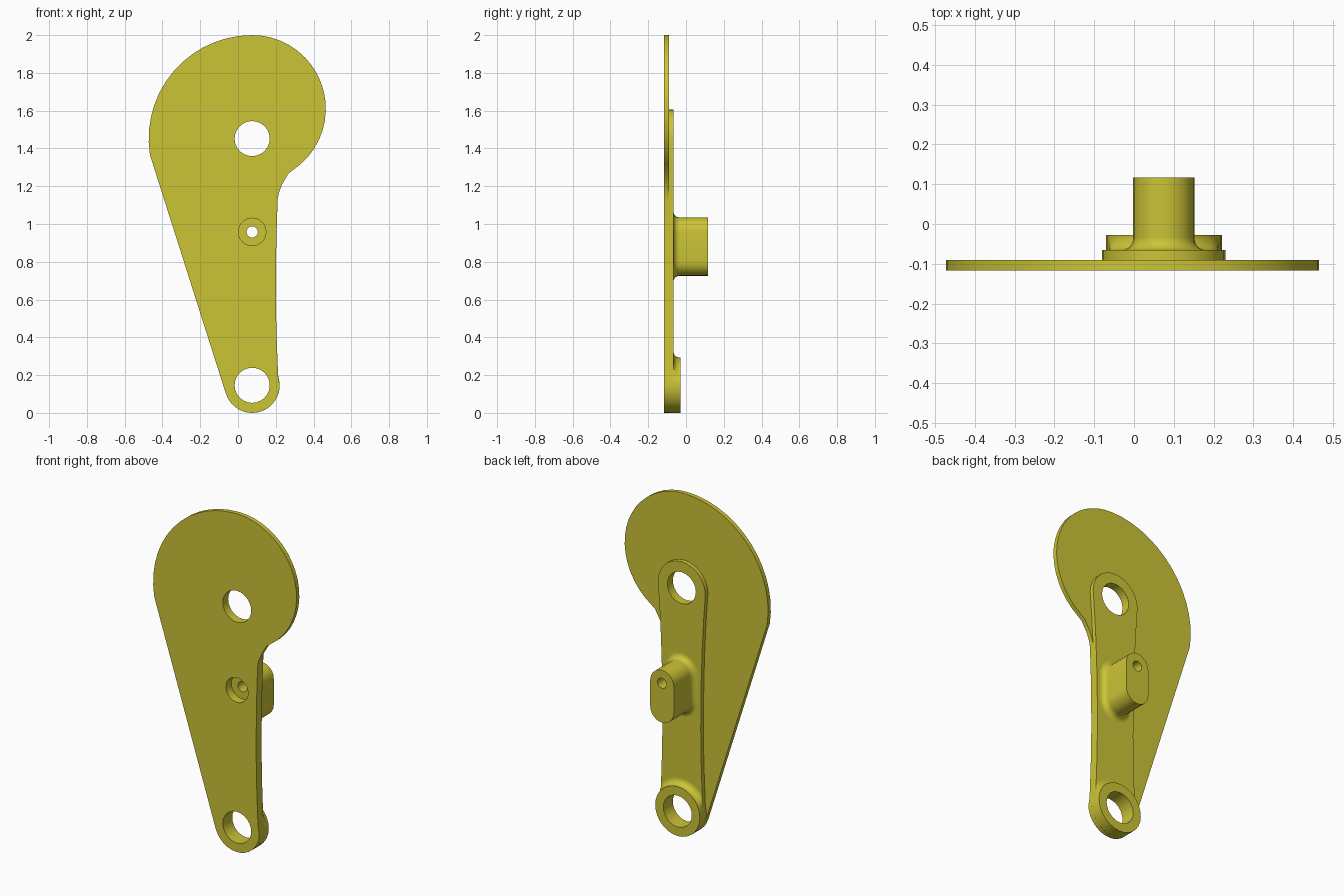
import bpy, bmesh, math
from mathutils import Vector

if "Cube" in bpy.data.objects:
    bpy.data.objects.remove(bpy.data.objects["Cube"])

CX = 0.075                      # x of all hole centres
Z_TOP, Z_PIN, Z_LOW = 1.452, 0.958, 0.146
R_HOLE, R_BORE, R_PIN, R_LOW = 0.093, 0.073, 0.03, 0.146
Y0, Y1, Y2, Y3, Y4 = -0.117, -0.091, -0.066, -0.028, 0.117

mat = bpy.data.materials.new("olive yellow")
mat.diffuse_color = (0.60, 0.55, 0.037, 1)
mat.use_nodes = True
mat.node_tree.nodes["Principled BSDF"].inputs["Base Color"].default_value = mat.diffuse_color


def arc(cx, cz, r, a0, a1, n):
    """n + 1 points on an arc, angles in degrees."""
    return [(cx + r * math.cos(math.radians(a0 + (a1 - a0) * i / n)),
             cz + r * math.sin(math.radians(a0 + (a1 - a0) * i / n))) for i in range(n + 1)]


def circle(z, r, n=24):
    return arc(CX, z, r, 0, 360, n)[:-1]


def finish(name, bm, smooth):
    me = bpy.data.meshes.new(name)
    bm.to_mesh(me)
    bm.free()
    me.materials.append(mat)
    ob = bpy.data.objects.new(name, me)
    bpy.context.collection.objects.link(ob)
    if smooth:
        bpy.ops.object.select_all(action='DESELECT')
        ob.select_set(True)
        bpy.context.view_layer.objects.active = ob
        bpy.ops.object.shade_smooth_by_angle(angle=math.radians(35))
    return ob


def layer(name, loops, ya, yb, front_cap=True, smooth=False):
    """Extrude an outline with holes (x, z loops) from ya to yb."""
    cu = bpy.data.curves.new(name + "_profile", 'CURVE')
    cu.dimensions, cu.fill_mode, cu.extrude = '2D', 'BOTH', (yb - ya) / 2
    for loop in loops:
        sp = cu.splines.new('POLY')
        sp.points.add(len(loop) - 1)
        for p, (x, z) in zip(sp.points, loop):
            p.co = (x, z, 0, 1)
        sp.use_cyclic_u = True
    tmp = bpy.data.objects.new(name + "_profile", cu)
    bpy.context.collection.objects.link(tmp)
    dg = bpy.context.evaluated_depsgraph_get()
    me = bpy.data.meshes.new_from_object(tmp.evaluated_get(dg))
    bpy.data.objects.remove(tmp)
    bm = bmesh.new()
    bm.from_mesh(me)
    bpy.data.meshes.remove(me)
    for v in bm.verts:
        x, z, d = v.co
        v.co = Vector((x, (ya + yb) / 2 - d, z))
    bmesh.ops.remove_doubles(bm, verts=bm.verts, dist=1e-5)
    bmesh.ops.recalc_face_normals(bm, faces=bm.faces)
    if not front_cap:           # hidden against the layer in front
        bm.normal_update()
        bmesh.ops.delete(bm, geom=[f for f in bm.faces if f.normal.y < -0.9], context='FACES')
    return finish(name, bm, smooth)


def fillet(name, ring, r, closed):
    """Concave skirt; ring(offset) gives the outline grown by offset."""
    bm = bmesh.new()
    rows = []
    for i in range(6):
        a = math.pi / 2 * i / 5
        off, y = r * (1 - math.sin(a)), Y2 + r * (1 - math.cos(a))
        rows.append([bm.verts.new((x, y, z)) for x, z in ring(off)])
    n = len(rows[0])
    for a, b in zip(rows, rows[1:]):
        for j in range(n if closed else n - 1):
            k = (j + 1) % n
            bm.faces.new((a[j], b[j], b[k], a[k]))
    return finish(name, bm, True)


# waisted arm edge: (z, half width)
EDGE = [(0.19, 0.138), (0.28, 0.134), (0.45, 0.128), (0.65, 0.125),
        (0.92, 0.128), (1.13, 0.135), (1.3, 0.144)]


def half_width(z):
    pts = [(Z_LOW, R_LOW)] + EDGE
    for (za, wa), (zb, wb) in zip(pts, pts[1:]):
        if z <= zb:
            return wa + (wb - wa) * max(0, (z - za) / (zb - za))
    return pts[-1][1]


def stadium(off=0.0):
    r = 0.077 + off
    return arc(CX, Z_PIN, r, 0, 180, 12) + arc(CX, 0.802, r, 180, 360, 12)


holes = [circle(Z_TOP, R_HOLE), circle(Z_PIN, R_BORE), circle(Z_LOW, R_HOLE)]

# thin cam-shaped front plate
plate = arc(CX, Z_TOP, 0.548, 189, 90, 14)
plate += arc(CX, 1.61, 0.39, 90, -48, 18)[1:]
plate += [(0.267, 1.267), (0.232, 1.207), (0.215, 1.16)]
plate += [(CX + w, z) for z, w in reversed(EDGE[:6])]
plate += arc(CX, Z_LOW, R_LOW, 0, -162, 14)
layer("cam_plate", [plate] + holes, Y0, Y1)

# raised waisted arm on the back of the plate
arm = arc(CX, Z_TOP, 0.155, 180, 0, 14)
arm += [(CX + w, z) for z, w in reversed(EDGE)]
arm += arc(CX, Z_LOW, R_LOW, 0, -180, 14)
arm += [(CX - w, z) for z, w in EDGE]
layer("arm", [arm] + holes, Y1, Y2, front_cap=False)

# ring boss around the lower hole, with a fillet on the arm side
layer("lower_boss", [circle(Z_LOW, R_LOW, 28), holes[2]], Y2, Y3, front_cap=False)


def boss_ring(off):
    out = []
    for x, z in arc(CX, Z_LOW, R_LOW + off, 0, 180, 24):
        w = half_width(z)
        out.append((CX + max(-w, min(w, x - CX)), z))
    return out


fillet("lower_boss_fillet", boss_ring, 0.032, False)

# post with a pin hole, closing the counterbore from behind
layer("post", [stadium(), circle(Z_PIN, R_PIN, 16)], Y2, Y4, smooth=True)
fillet("post_fillet", stadium, 0.03, True)
